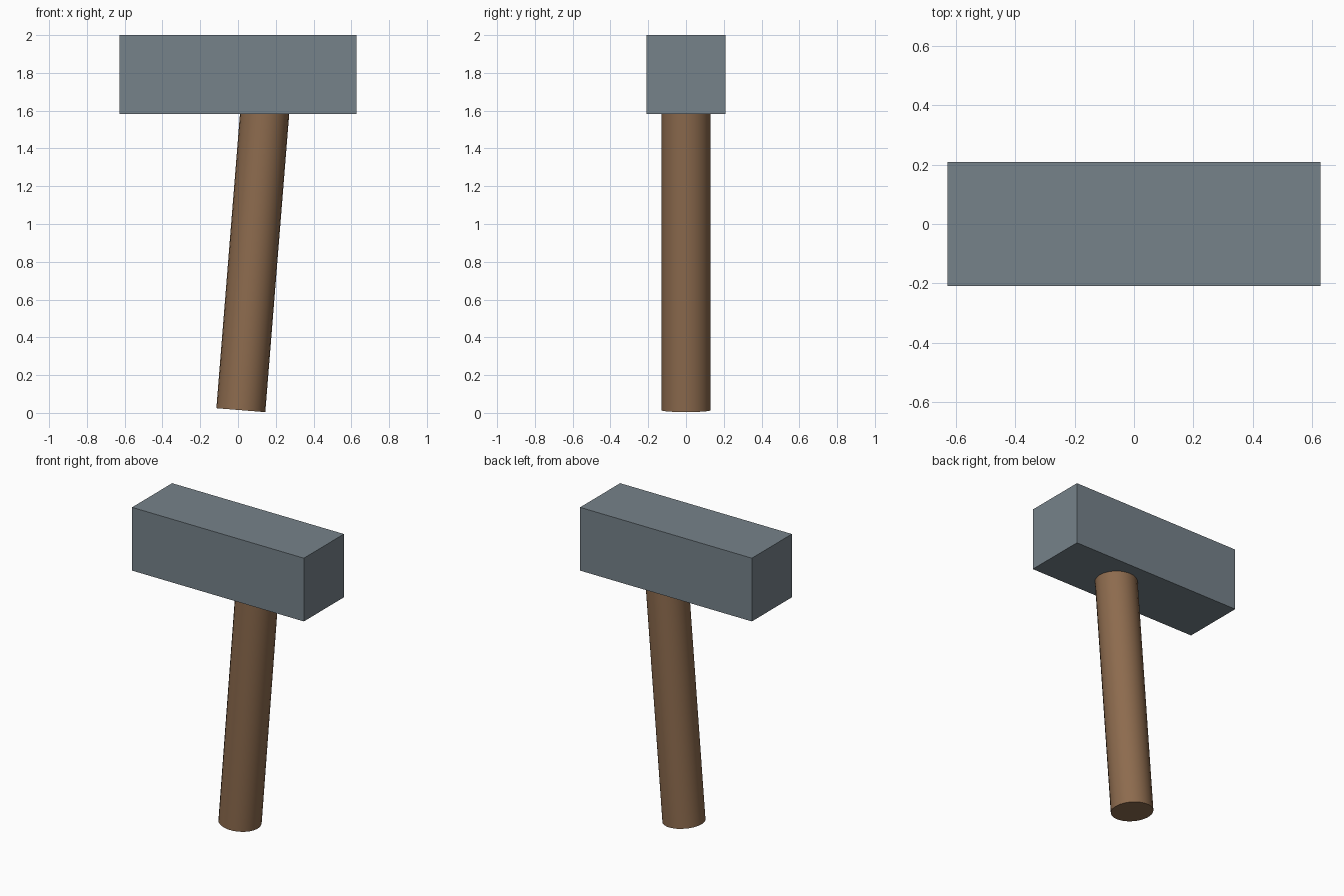
import bpy
import math
from mathutils import Vector

if "Cube" in bpy.data.objects:
    bpy.data.objects.remove(bpy.data.objects["Cube"])


def material(name, rgb):
    m = bpy.data.materials.new(name)
    m.diffuse_color = (*rgb, 1.0)
    m.use_nodes = True
    m.node_tree.nodes["Principled BSDF"].inputs["Base Color"].default_value = m.diffuse_color
    return m


steel = material("slate_grey", (0.181, 0.223, 0.254))
wood = material("wood_brown", (0.266, 0.147, 0.076))

# Head: plain rectangular block
bpy.ops.mesh.primitive_cube_add(size=1, location=(0, 0, 1.791))
head = bpy.context.object
head.name = "hammer_head"
head.scale = (1.256, 0.418, 0.418)
bpy.ops.object.transform_apply(location=False, rotation=False, scale=True)
head.data.materials.append(steel)

# Handle: round shaft leaning slightly to the right, sunk into the head
tilt, radius, length = 0.08, 0.13, 1.67
axis = Vector((math.sin(tilt), 0, math.cos(tilt)))
base = Vector((0.015, 0, radius * math.sin(tilt) + 0.004))
bpy.ops.mesh.primitive_cylinder_add(
    vertices=24, radius=radius, depth=length,
    location=base + axis * length / 2, rotation=(0, tilt, 0))
handle = bpy.context.object
handle.name = "handle"
handle.data.materials.append(wood)
bpy.ops.object.shade_smooth_by_angle(angle=math.radians(40))
